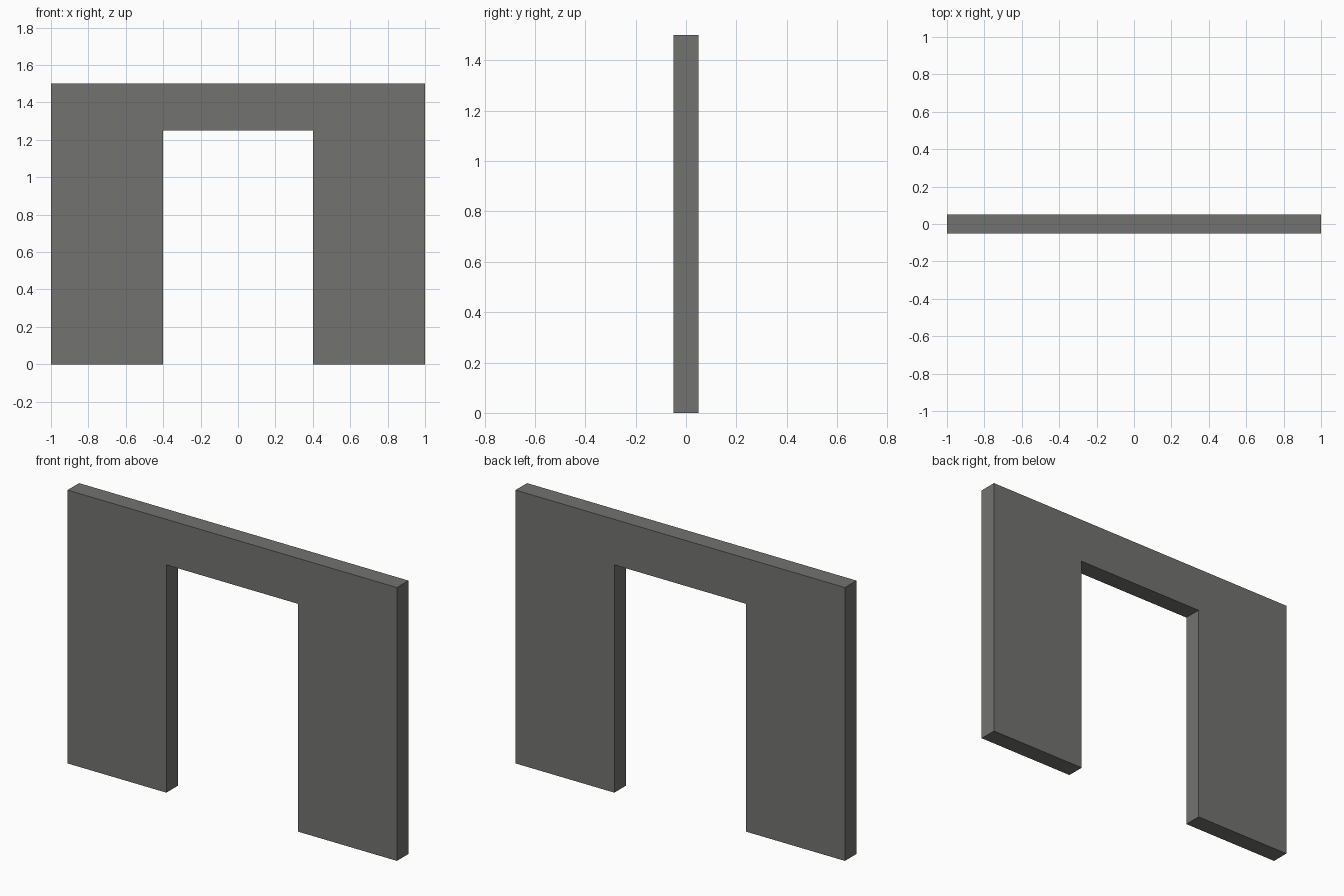
import bpy, bmesh

if "Cube" in bpy.data.objects:
    bpy.data.objects.remove(bpy.data.objects["Cube"])

# Single flat grey
mat = bpy.data.materials.new("concrete grey")
mat.diffuse_color = (0.17, 0.17, 0.16, 1.0)
mat.use_nodes = True
mat.node_tree.nodes["Principled BSDF"].inputs["Base Color"].default_value = mat.diffuse_color

HALF_DEPTH = 0.05

# Doorway wall: a front profile pushed back to its thickness
profile = [(-1, 0), (-0.4, 0), (-0.4, 1.25), (0.4, 1.25),
           (0.4, 0), (1, 0), (1, 1.5), (-1, 1.5)]
bm = bmesh.new()
face = bm.faces.new([bm.verts.new((x, -HALF_DEPTH, z)) for x, z in profile])
ext = bmesh.ops.extrude_face_region(bm, geom=[face], use_keep_orig=True)
moved = [g for g in ext["geom"] if isinstance(g, bmesh.types.BMVert)]
bmesh.ops.translate(bm, verts=moved, vec=(0, 2 * HALF_DEPTH, 0))
bmesh.ops.recalc_face_normals(bm, faces=bm.faces)

mesh = bpy.data.meshes.new("doorway_wall")
bm.to_mesh(mesh)
bm.free()
mesh.materials.append(mat)
wall = bpy.data.objects.new("doorway_wall", mesh)
bpy.context.collection.objects.link(wall)
